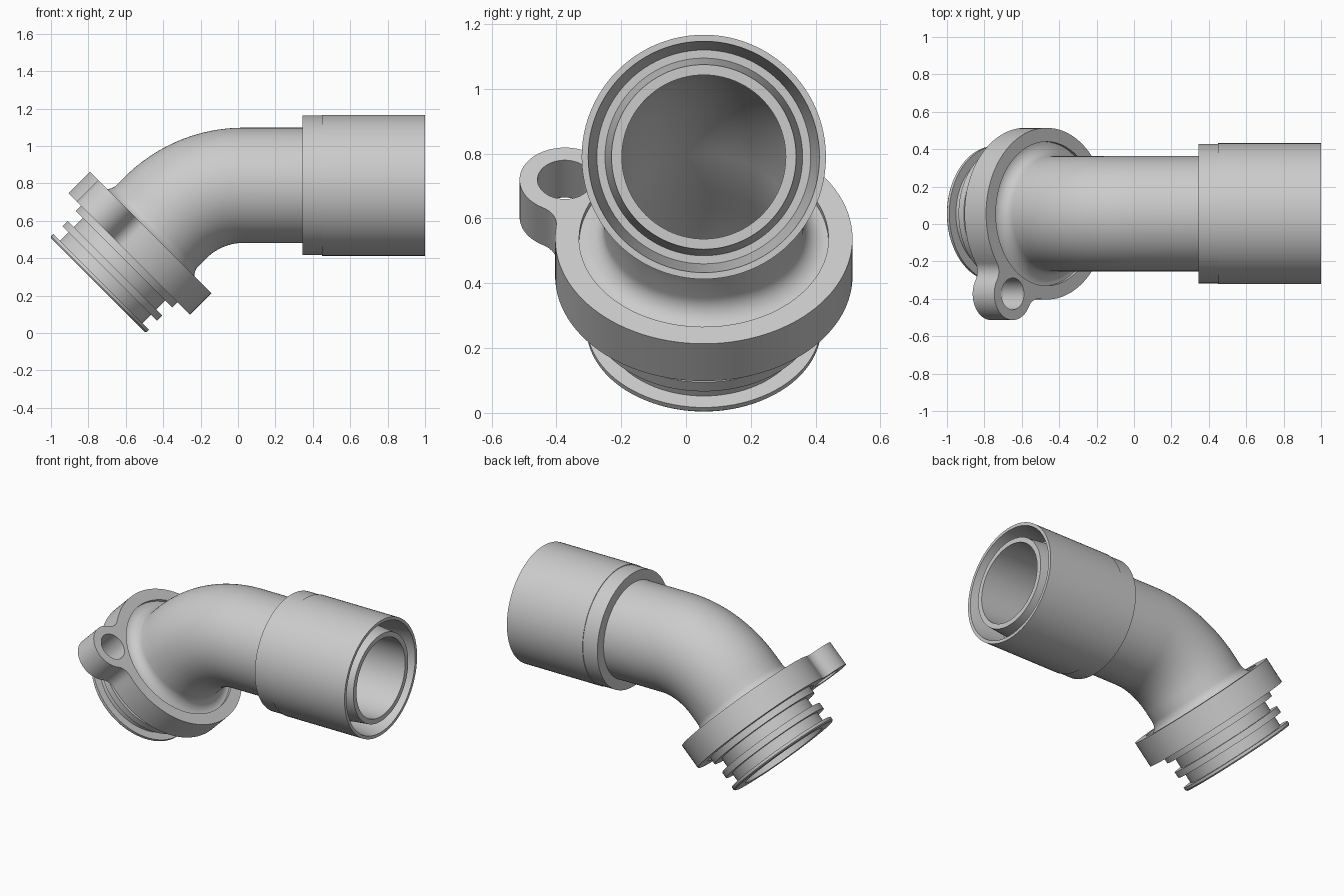
import bpy, bmesh
from math import sin, cos, pi, sqrt, atan2, radians
from mathutils import Vector, Matrix

cube = bpy.data.objects.get("Cube")
if cube:
    bpy.data.objects.remove(cube)

SIDES = 96
AXIS_Y = 0.055
BEND_R, BEND_X, PIPE_Z = 0.59, 0.03, 0.79
BEND_START = 0.162                         # path distance where the bend begins
BEND_END = BEND_START + BEND_R * pi / 4
PIPE, BORE, SPIGOT = 0.308, 0.253, 0.312   # radii

mat = bpy.data.materials.new("light_grey_plastic")
mat.use_nodes = True
grey = (0.6, 0.6, 0.6, 1)
mat.diffuse_color = grey
mat.node_tree.nodes["Principled BSDF"].inputs["Base Color"].default_value = grey


def path(t):
    """Centre point and slope angle at distance t along the elbow axis."""
    angle = pi / 4 * min(1, max(0, (BEND_END - t) / (BEND_END - BEND_START)))
    p = Vector((BEND_X - BEND_R * sin(angle), AXIS_Y,
                PIPE_Z - BEND_R * (1 - cos(angle))))
    extra = t - BEND_END if t > BEND_END else min(0, t - BEND_START)
    return p + extra * Vector((cos(angle), 0, sin(angle))), angle


def at_x(x):
    return x - BEND_X + BEND_END


def finish(name, mesh):
    bm = bmesh.new()
    bm.from_mesh(mesh)
    bmesh.ops.remove_doubles(bm, verts=bm.verts, dist=0.0001)
    bmesh.ops.recalc_face_normals(bm, faces=bm.faces)
    bm.to_mesh(mesh)
    bm.free()
    mesh.materials.clear()
    mesh.materials.append(mat)
    ob = bpy.data.objects.new(name, mesh)
    bpy.context.collection.objects.link(ob)
    bpy.ops.object.select_all(action='DESELECT')
    ob.select_set(True)
    bpy.context.view_layer.objects.active = ob
    bpy.ops.object.shade_smooth_by_angle(angle=radians(30))
    return ob


def swept_shell(name, stations):
    """Sweep a closed (distance, radius) profile round the bent axis."""
    bm = bmesh.new()
    rings = []
    for t, r in stations:
        c, a = path(t)
        up = Vector((-sin(a), 0, cos(a)))
        side = Vector((0, 1, 0))
        rings.append([bm.verts.new(c + r * (cos(k) * side + sin(k) * up))
                      for k in (2 * pi * i / SIDES for i in range(SIDES))])
    for i, ring in enumerate(rings):
        nxt = rings[(i + 1) % len(rings)]
        for j in range(SIDES):
            k = (j + 1) % SIDES
            bm.faces.new((ring[j], ring[k], nxt[k], nxt[j]))
    mesh = bpy.data.meshes.new(name)
    bm.to_mesh(mesh)
    bm.free()
    return finish(name, mesh)


bend = [BEND_START + (BEND_END - BEND_START) * i / 20 for i in range(21)]

# Spigot end with sealing ribs and grooves
spigot = [(-0.35, 0.28), (-0.35, 0.355), (-0.342, 0.362), (-0.325, 0.362),
          (-0.325, SPIGOT), (-0.26, SPIGOT), (-0.26, 0.357), (-0.22, 0.357),
          (-0.22, SPIGOT), (-0.152, SPIGOT), (-0.152, 0.365), (-0.1, 0.365),
          (-0.1, 0.39), (0.03, 0.39)]
# Flared root of the pipe inside the flange
flare = [(0.1 - 0.07 * cos(a), 0.308 + 0.07 * (1 - sin(a)))
         for a in (pi / 2 * i / 10 for i in range(11))]
# Collar with a tapered ring groove in its open end
collar = [(at_x(x), r) for x, r in (
    (0.345, PIPE), (0.345, 0.373), (0.45, 0.373), (0.45, 0.377), (1, 0.377),
    (1, 0.357), (0.8, 0.33), (0.8, 0.305), (1, 0.285), (1, BORE))]
bore = [(t, BORE) for t in reversed(bend)] + [(0, BORE), (-0.1, 0.28)]
swept_shell("elbow_pipe", spigot + flare + [(t, PIPE) for t in bend] + collar + bore)


# Flange plate with a filleted screw lug
def arc(cx, cy, r, a, b, n):
    return [(cx + r * cos(a + (b - a) * i / n), cy + r * sin(a + (b - a) * i / n))
            for i in range(n)]


DISC, LUG, LUG_DIST, FILLET = 0.459, 0.14, 0.5, 0.08
fx = ((DISC + FILLET) ** 2 + LUG_DIST ** 2 - (LUG + FILLET) ** 2) / (2 * LUG_DIST)
fy = sqrt((DISC + FILLET) ** 2 - fx ** 2)
disc_a, lug_a = atan2(fy, fx), atan2(fy, fx - LUG_DIST)
outline = (arc(0, 0, DISC, disc_a, 2 * pi - disc_a, 90)
           + arc(fx, -fy, FILLET, pi - disc_a, pi - lug_a, 10)
           + arc(LUG_DIST, 0, LUG, -lug_a, lug_a, 32)
           + arc(fx, fy, FILLET, lug_a - pi, disc_a - pi, 10))
loops = [outline, arc(0, 0, 0.385, 0, 2 * pi, SIDES),
         arc(LUG_DIST, 0, 0.085, 0, 2 * pi, 40)]

curve = bpy.data.curves.new("flange_outline", 'CURVE')
curve.dimensions = '2D'
curve.fill_mode = 'BOTH'
curve.extrude = 0.0815
for points in loops:
    spline = curve.splines.new('POLY')
    spline.points.add(len(points) - 1)
    for p, (x, y) in zip(spline.points, points):
        p.co = (x, y, 0, 1)
    spline.use_cyclic_u = True
helper = bpy.data.objects.new("flange_outline", curve)
bpy.context.collection.objects.link(helper)
mesh = bpy.data.meshes.new_from_object(
    helper.evaluated_get(bpy.context.evaluated_depsgraph_get()))
bpy.data.objects.remove(helper)

centre, tilt = path(-0.0315)
axis = Vector((cos(tilt), 0, sin(tilt)))
lug_dir = (Vector((0, -0.43, 0)) + 0.258 * Vector((-sin(tilt), 0, cos(tilt)))).normalized()
frame = Matrix((lug_dir, axis.cross(lug_dir), axis)).transposed().to_4x4()
mesh.transform(Matrix.Translation(centre) @ frame)
finish("flange_with_lug", mesh)
